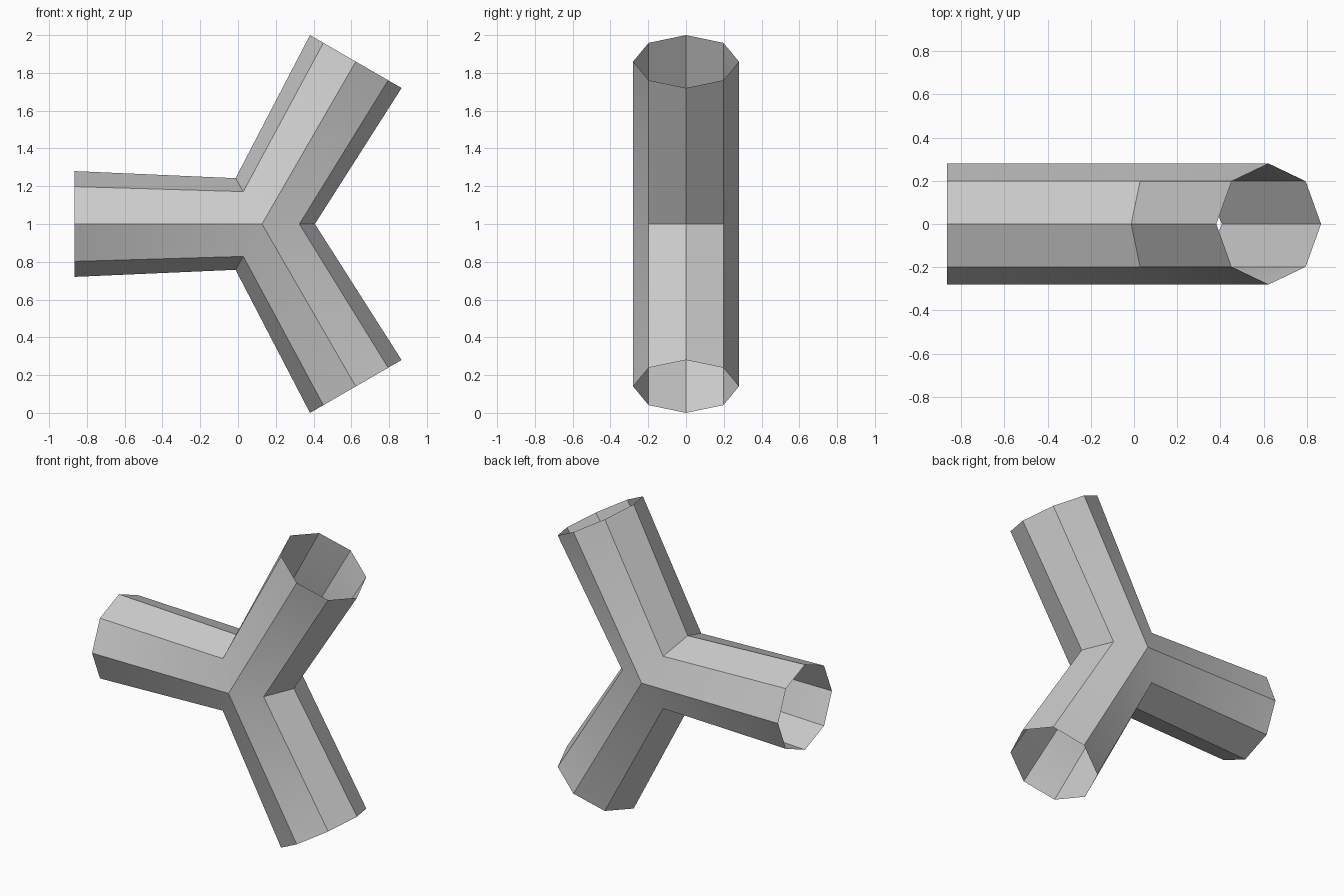
import bpy
import bmesh
from math import radians, sin, cos
from mathutils import Vector

if "Cube" in bpy.data.objects:
    bpy.data.objects.remove(bpy.data.objects["Cube"], do_unlink=True)

RADIUS = 0.28
LENGTH = 0.993
SIDES = 8
CENTRE = Vector((0.127, 0, 1))
Y = Vector((0, 1, 0))


def direction(degrees):
    return Vector((cos(radians(degrees)), 0, sin(radians(degrees))))


# Plain grey material
grey = bpy.data.materials.new("light grey")
grey.use_nodes = True
colour = (0.6, 0.6, 0.6, 1)
grey.diffuse_color = colour
grey.node_tree.nodes["Principled BSDF"].inputs["Base Color"].default_value = colour

# Three open octagonal arms, mitred together at the junction
bm = bmesh.new()
for angle in (60, 180, 300):
    axis, across = direction(angle), direction(angle + 90)
    inner, outer = [], []
    for i in range(SIDES):
        t = radians(360 * i / SIDES)
        side, depth = RADIUS * cos(t), RADIUS * sin(t) * Y
        seam = direction(angle + (60 if side > 0 else -60))
        inner.append(bm.verts.new(CENTRE + abs(side) * seam + depth))
        outer.append(bm.verts.new(CENTRE + LENGTH * axis + side * across + depth))
    for i in range(SIDES):
        j = (i + 1) % SIDES
        bm.faces.new((inner[i], inner[j], outer[j], outer[i]))

# Weld the mitre seams into one thin shell
bmesh.ops.remove_doubles(bm, verts=bm.verts[:], dist=0.001)
bmesh.ops.recalc_face_normals(bm, faces=bm.faces[:])
bm.faces.ensure_lookup_table()
face = bm.faces[0]
arm_axis = direction(60)
offset = face.calc_center_median() - CENTRE
if face.normal.dot(offset - offset.dot(arm_axis) * arm_axis) < 0:
    bmesh.ops.reverse_faces(bm, faces=bm.faces[:])

mesh = bpy.data.meshes.new("three_way_pipe")
bm.to_mesh(mesh)
bm.free()
mesh.materials.append(grey)
pipe = bpy.data.objects.new("three_way_pipe", mesh)
bpy.context.collection.objects.link(pipe)

# Soft junction, crisp pipe edges
bpy.ops.object.select_all(action="DESELECT")
pipe.select_set(True)
bpy.context.view_layer.objects.active = pipe
bpy.ops.object.shade_smooth_by_angle(angle=radians(30))
